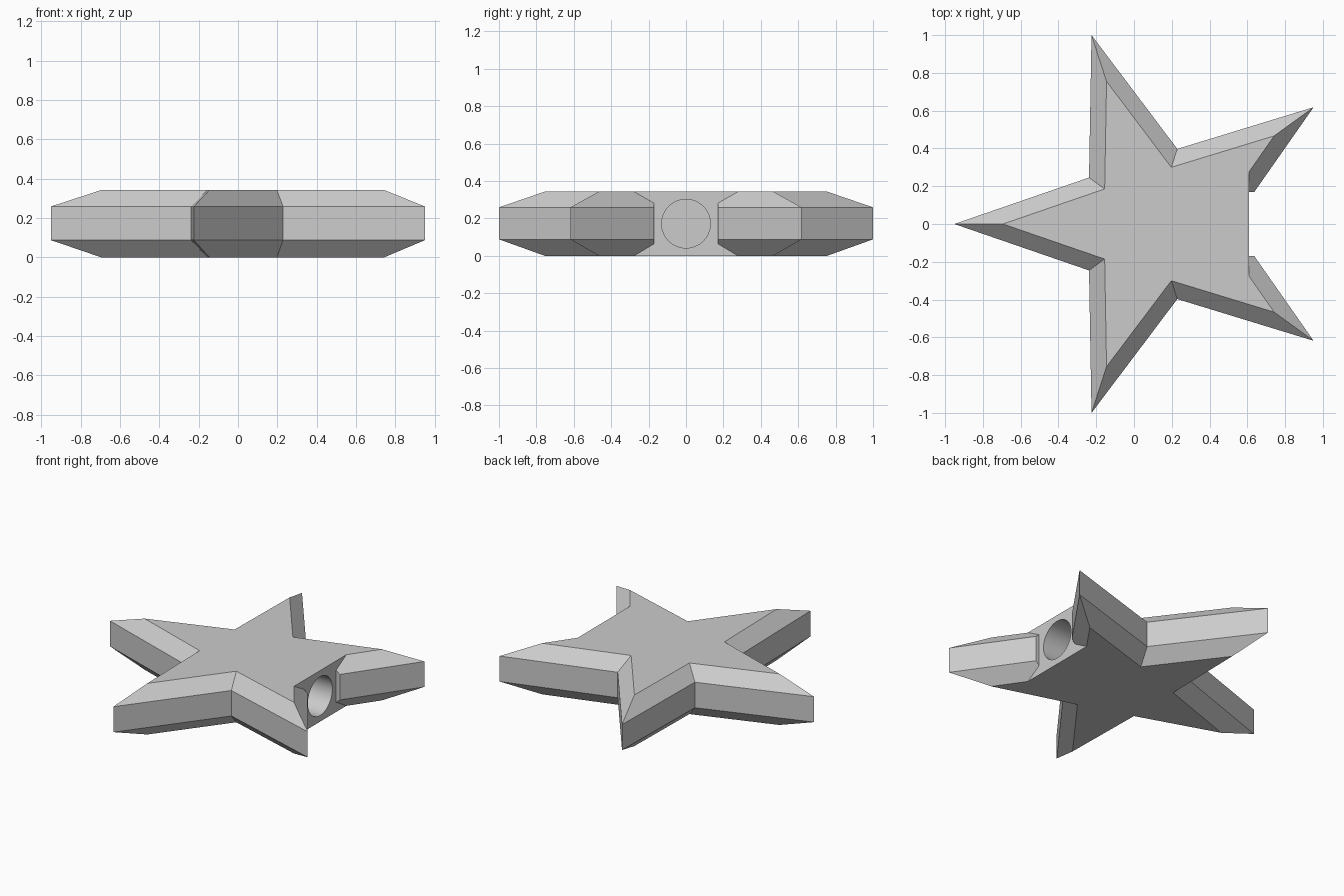
import bpy
import bmesh
from math import cos, sin, pi
from mathutils import Matrix

if "Cube" in bpy.data.objects:
    bpy.data.objects.remove(bpy.data.objects["Cube"], do_unlink=True)

HEIGHT = 0.343
CENTRE_X = 0.1
TIP, VALLEY = 1.0515, 0.418
INSET = 0.755      # scale of the flat top and bottom stars
SOCKET_X = 0.61    # flat end face between two arms

grey = bpy.data.materials.new("grey")
grey.use_nodes = True
colour = (0.6, 0.6, 0.6, 1)
grey.diffuse_color = colour
grey.node_tree.nodes["Principled BSDF"].inputs["Base Color"].default_value = colour


def add_object(name, bm):
    bmesh.ops.recalc_face_normals(bm, faces=bm.faces)
    mesh = bpy.data.meshes.new(name)
    bm.to_mesh(mesh)
    bm.free()
    mesh.materials.append(grey)
    obj = bpy.data.objects.new(name, mesh)
    bpy.context.collection.objects.link(obj)
    return obj


def box(name, x0, x1, half_y, z0, z1):
    bm = bmesh.new()
    size = Matrix.Diagonal((x1 - x0, 2 * half_y, z1 - z0, 1))
    place = Matrix.Translation(((x0 + x1) / 2, 0, (z0 + z1) / 2))
    bmesh.ops.create_cube(bm, size=1, matrix=place @ size)
    return add_object(name, bm)


def combine(target, tool, operation):
    mod = target.modifiers.new(tool.name, "BOOLEAN")
    mod.operation = operation
    mod.solver = "EXACT"
    mod.object = tool
    bpy.context.view_layer.objects.active = target
    bpy.ops.object.modifier_apply(modifier=mod.name)
    bpy.data.objects.remove(tool, do_unlink=True)


# Bevelled star: four stacked outlines
bm = bmesh.new()
rings = []
for z, scale in ((0, INSET), (0.088, 1), (0.259, 1), (HEIGHT, INSET)):
    ring = []
    for i in range(10):
        r = scale * (VALLEY if i % 2 == 0 else TIP)
        a = i * pi / 5
        ring.append(bm.verts.new((CENTRE_X + r * cos(a), r * sin(a), z)))
    rings.append(ring)
for low, high in zip(rings, rings[1:]):
    for i in range(10):
        j = (i + 1) % 10
        bm.faces.new((low[i], low[j], high[j], high[i]))
bm.faces.new(rings[0][::-1])
bm.faces.new(rings[-1])
star = add_object("star_body", bm)

# Socket block filling the gap between the two left arms
combine(star, box("socket_block", 0.2, SOCKET_X, 0.277, 0, HEIGHT), "UNION")

# Clearance in front of the socket
combine(star, box("socket_clearance", SOCKET_X, 1.2, 0.17, -0.2, 0.6), "DIFFERENCE")

# Round blind hole
bm = bmesh.new()
depth = 0.5
turn = Matrix.Translation((SOCKET_X, 0, HEIGHT / 2)) @ Matrix.Rotation(pi / 2, 4, "Y")
bmesh.ops.create_cone(bm, cap_ends=True, segments=64, radius1=0.13, radius2=0.13,
                      depth=2 * depth, matrix=turn)
combine(star, add_object("socket_hole", bm), "DIFFERENCE")

bpy.ops.object.select_all(action="DESELECT")
star.select_set(True)
bpy.context.view_layer.objects.active = star
bpy.ops.object.shade_smooth_by_angle(angle=0.3)
